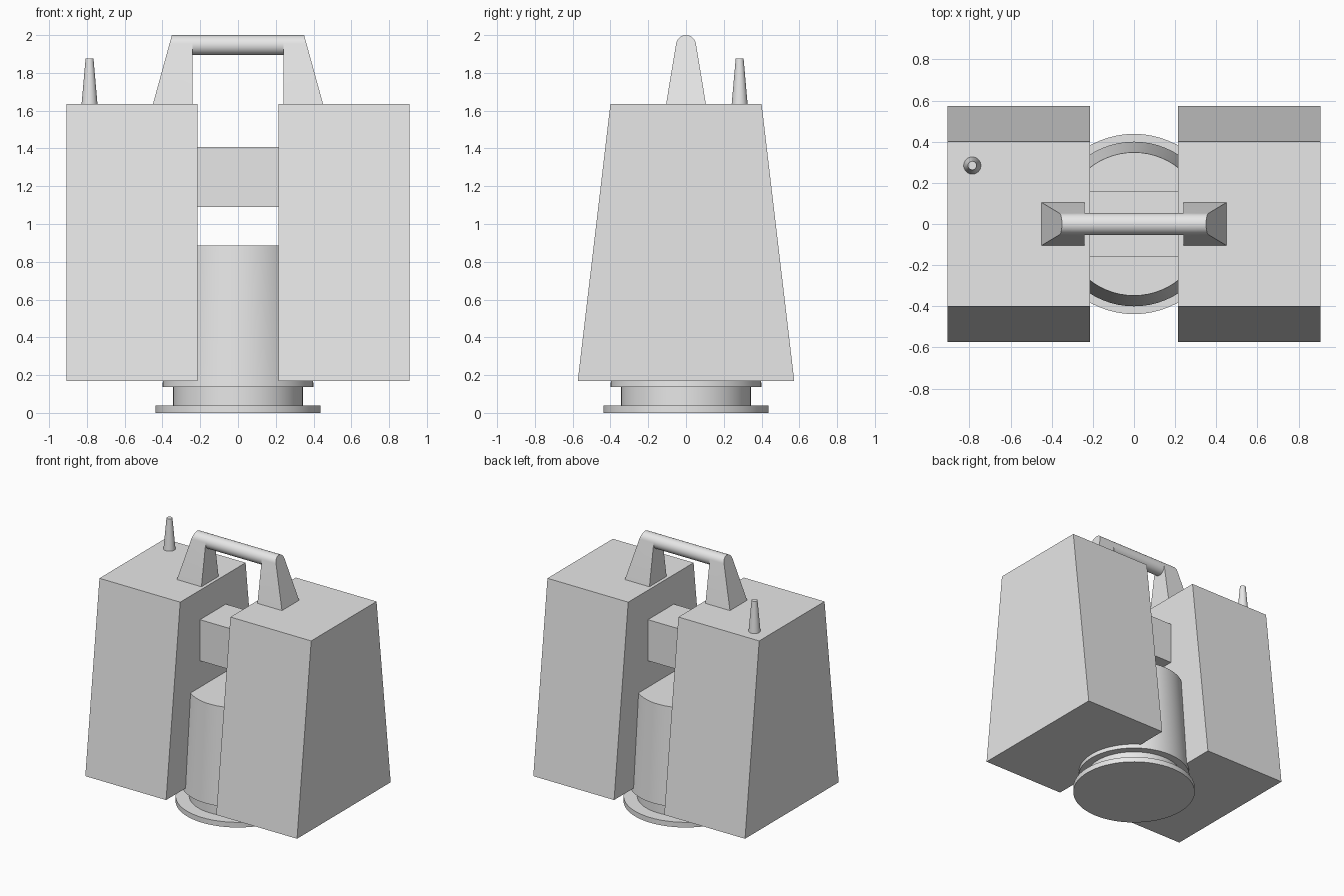
import bpy, bmesh, math

if "Cube" in bpy.data.objects:
    bpy.data.objects.remove(bpy.data.objects["Cube"])

grey = bpy.data.materials.new("light_grey")
grey.diffuse_color = (0.8, 0.8, 0.8, 1)
grey.use_nodes = True
grey.node_tree.nodes["Principled BSDF"].inputs["Base Color"].default_value = grey.diffuse_color


def finish(ob, name, smooth=False):
    ob.name = name
    ob.data.name = name
    ob.data.materials.append(grey)
    if smooth:
        bpy.ops.object.select_all(action='DESELECT')
        ob.select_set(True)
        bpy.context.view_layer.objects.active = ob
        bpy.ops.object.shade_smooth_by_angle(angle=math.radians(30))
    return ob


def cone(name, r1, r2, z1, z2, x=0, y=0, sides=64):
    bpy.ops.mesh.primitive_cone_add(vertices=sides, radius1=r1, radius2=r2,
                                    depth=z2 - z1, location=(x, y, (z1 + z2) / 2))
    return finish(bpy.context.object, name, True)


def prism(name, profile, x_a, x_b, smooth=False):
    """Sweep a (y, z) profile along x; x_a and x_b give the end x at each height."""
    bm = bmesh.new()
    a = [bm.verts.new((x_a(z), y, z)) for y, z in profile]
    b = [bm.verts.new((x_b(z), y, z)) for y, z in profile]
    n = len(profile)
    bm.faces.new(a)
    bm.faces.new(b[::-1])
    for i in range(n):
        j = (i + 1) % n
        bm.faces.new((a[j], a[i], b[i], b[j]))
    bmesh.ops.recalc_face_normals(bm, faces=bm.faces)
    me = bpy.data.meshes.new(name)
    bm.to_mesh(me)
    bm.free()
    ob = bpy.data.objects.new(name, me)
    bpy.context.collection.objects.link(ob)
    return finish(ob, name, smooth)


# Round base and tapered column
cone("base_plate", 0.438, 0.438, 0, 0.04)
cone("base_neck", 0.343, 0.343, 0.04, 0.137)
cone("column", 0.40, 0.348, 0.137, 0.885)

# Side housings and handle brackets, mirrored left and right
BOTTOM, TOP = 0.17, 1.636
housing = [(-0.573, BOTTOM), (0.573, BOTTOM), (0.40, TOP), (-0.40, TOP)]

R, ZC = 0.053, 1.947
arc = [math.radians(8 + 164 * i / 16) for i in range(17)]
bracket = [(-0.105, TOP), (0.105, TOP)]
bracket += [(R * math.cos(t), ZC + R * math.sin(t)) for t in arc]

for side, s in (("left", -1), ("right", 1)):
    prism(side + "_housing", housing, lambda z: s * 0.215, lambda z: s * 0.907)
    prism(side + "_handle_bracket", bracket, lambda z: s * 0.24,
          lambda z: s * (0.45 - 0.1 * (z - TOP) / (2 - TOP)), True)

# Scanner head block between the housings
prism("centre_block", [(-0.158, 1.09), (0.158, 1.09), (0.158, 1.408), (-0.158, 1.408)],
      lambda z: -0.215, lambda z: 0.215)

# Handle bar
bpy.ops.mesh.primitive_cylinder_add(vertices=32, radius=R, depth=0.48,
                                    location=(0, 0, ZC), rotation=(0, math.pi / 2, 0))
finish(bpy.context.object, "handle_bar", True)

# Antenna
cone("antenna", 0.042, 0.021, TOP, 1.875, -0.786, 0.284, 32)
